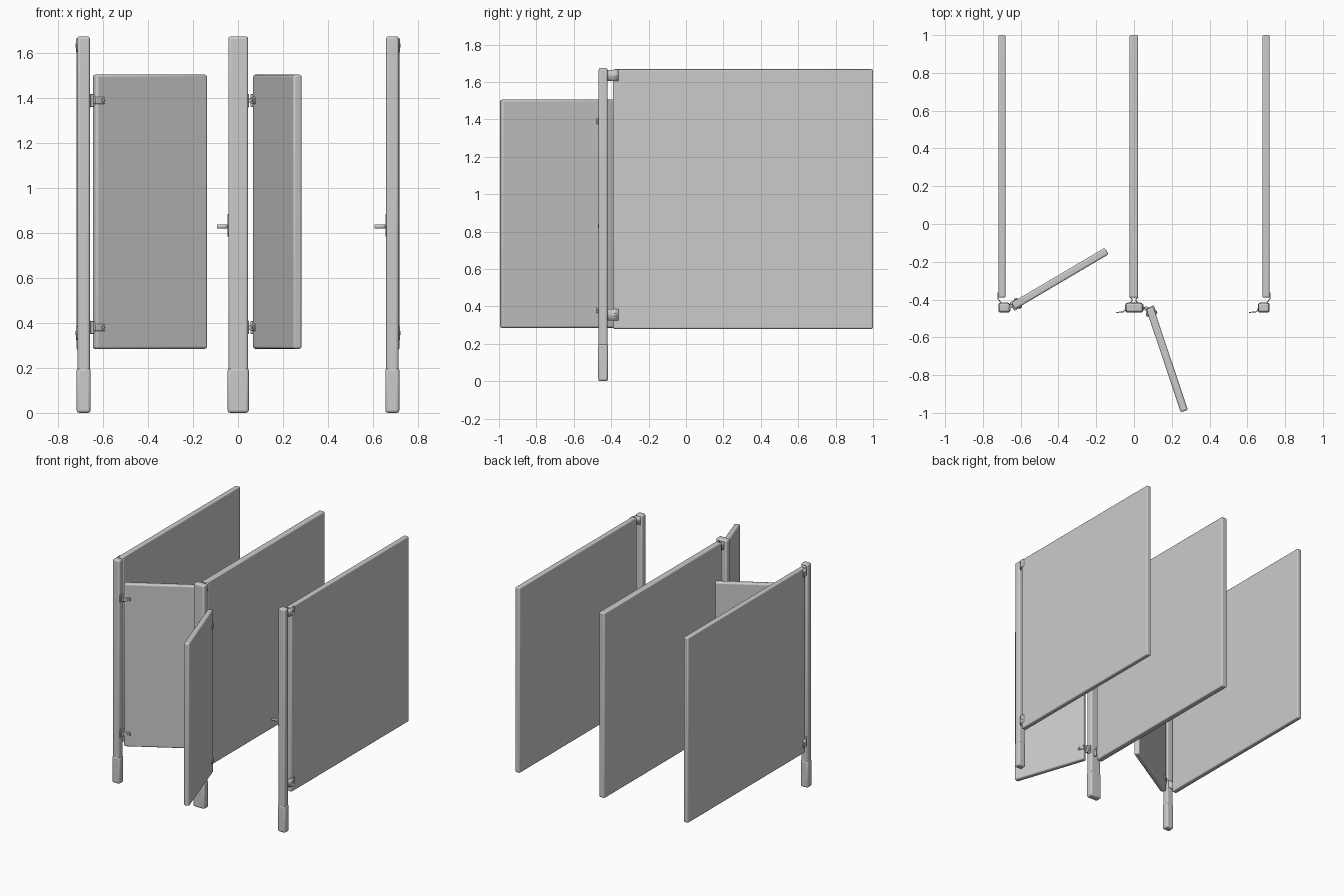
import bpy, bmesh
from math import radians, cos, sin
from mathutils import Matrix, Vector

if "Cube" in bpy.data.objects:
    bpy.data.objects.remove(bpy.data.objects["Cube"])


def finish(name, bm, bevel=0.0, segs=3, thick=0.0):
    bmesh.ops.recalc_face_normals(bm, faces=bm.faces)
    me = bpy.data.meshes.new(name)
    bm.to_mesh(me)
    bm.free()
    ob = bpy.data.objects.new(name, me)
    bpy.context.collection.objects.link(ob)
    if thick:
        s = ob.modifiers.new("thickness", 'SOLIDIFY')
        s.thickness, s.offset = thick, 0
    if bevel:
        b = ob.modifiers.new("round", 'BEVEL')
        b.width, b.segments = bevel, segs
        b.limit_method = 'ANGLE'
    bpy.ops.object.select_all(action='DESELECT')
    bpy.context.view_layer.objects.active = ob
    ob.select_set(True)
    bpy.ops.object.shade_smooth_by_angle(angle=radians(35))
    return ob


def box(name, center, size, angle=0, bevel=0.0, segs=3):
    bm = bmesh.new()
    bmesh.ops.create_cube(bm, size=1)
    m = Matrix.Translation(center) @ Matrix.Rotation(angle, 4, 'Z') @ Matrix.Diagonal((*size, 1))
    bm.transform(m)
    return finish(name, bm, bevel, segs)


def cylinder(name, center, r, depth, axis='Z', turn=0, bevel=0.0):
    bm = bmesh.new()
    bmesh.ops.create_cone(bm, cap_ends=True, segments=16, radius1=r, radius2=r, depth=depth)
    m = Matrix.Translation(center) @ Matrix.Rotation(turn, 4, 'Z')
    if axis == 'Y':
        m = m @ Matrix.Rotation(radians(90), 4, 'X')
    elif axis == 'X':
        m = m @ Matrix.Rotation(radians(90), 4, 'Y')
    bm.transform(m)
    return finish(name, bm, bevel, 2)


def strip(name, pts, z0, z1, thick=0.005):
    """Bent sheet-metal strip: plan polyline raised from z0 to z1."""
    bm = bmesh.new()
    low = [bm.verts.new((x, y, z0)) for x, y in pts]
    top = [bm.verts.new((x, y, z1)) for x, y in pts]
    for i in range(len(pts) - 1):
        bm.faces.new((low[i], low[i + 1], top[i + 1], top[i]))
    return finish(name, bm, thick=thick)


POST_Y = -0.443
BRACKET_Z = (1.635, 0.355)

# Divider panels, posts and floor shoes
for side, px, pw, x, w in (("left", -0.699, 0.038, -0.687, 0.056),
                           ("middle", -0.001, 0.046, 0.001, 0.088),
                           ("right", 0.699, 0.038, 0.687, 0.056)):
    box(side + "_panel", (px, 0.305, 0.974), (pw, 1.39, 1.388), bevel=0.008)
    box(side + "_post", (x, POST_Y, 0.8425), (w, 0.048, 1.665), bevel=0.011)
    box(side + "_post_shoe", (x, POST_Y, 0.1), (w + 0.006, 0.053, 0.2), bevel=0.012)

# Brackets joining outer panels to their posts
for side, s in (("left", -1), ("right", 1)):
    for z in BRACKET_Z:
        strip(side + "_panel_bracket",
              [(s * 0.719, -0.362), (s * 0.719, -0.395), (s * 0.712, -0.408),
               (s * 0.703, -0.417), (s * 0.672, -0.418)], z - 0.03, z + 0.03)
        cylinder(side + "_panel_bolt", (s * 0.7195, -0.377, z), 0.009, 0.008, 'X', bevel=0.002)

# Paired brackets for the middle panel
for s in (-1, 1):
    for z in BRACKET_Z:
        strip("middle_panel_bracket",
              [(s * 0.022, -0.388), (s * 0.011, -0.396), (s * 0.010, -0.408),
               (s * 0.022, -0.418)], z - 0.03, z + 0.03)

# Swung-open doors with hinges
LENGTH, THICK = 0.575, 0.04
for side, cx, cy, deg, post_edge in (("left", -0.392, -0.289, 30.5, -0.659),
                                     ("right", 0.175, -0.718, -71.5, 0.045)):
    a = radians(deg)
    d = Vector((cos(a), sin(a), 0))
    n = Vector((sin(a), -cos(a), 0))
    box(side + "_door", (cx, cy, 0.895), (LENGTH, THICK, 1.22), a, bevel=0.01)
    end = Vector((cx, cy, 0)) - d * (LENGTH / 2)
    pin = Vector(((end.x + post_edge) / 2, end.y, 0))
    for z in (1.39, 0.38):
        up = Vector((0, 0, z))
        cylinder(side + "_hinge_pin", pin + up, 0.009, 0.056, bevel=0.002)
        box(side + "_hinge_post_plate", (post_edge + 0.002, POST_Y, z), (0.006, 0.036, 0.06), bevel=0.002, segs=2)
        box(side + "_hinge_arm", ((pin.x + post_edge) / 2, pin.y, z), (abs(pin.x - post_edge), 0.012, 0.024))
        box(side + "_hinge_clasp", end + d * 0.018 + up, (0.05, THICK + 0.010, 0.03), a, bevel=0.004, segs=2)
        for f in (-1, 1):
            cylinder(side + "_hinge_bolt", end + d * 0.03 + n * f * 0.026 + up, 0.008, 0.008, 'Y', a, bevel=0.002)

# Door keepers on the latch side of the posts
for side, x in (("middle", -0.044), ("right", 0.658)):
    strip(side + "_keeper_plate", [(x, -0.43), (x, -0.46)], 0.785, 0.885)
    strip(side + "_keeper_tab",
          [(x, -0.445), (x - 0.004, -0.458), (x - 0.013, -0.465),
           (x - 0.028, -0.466), (x - 0.05, -0.469)], 0.82, 0.838)
